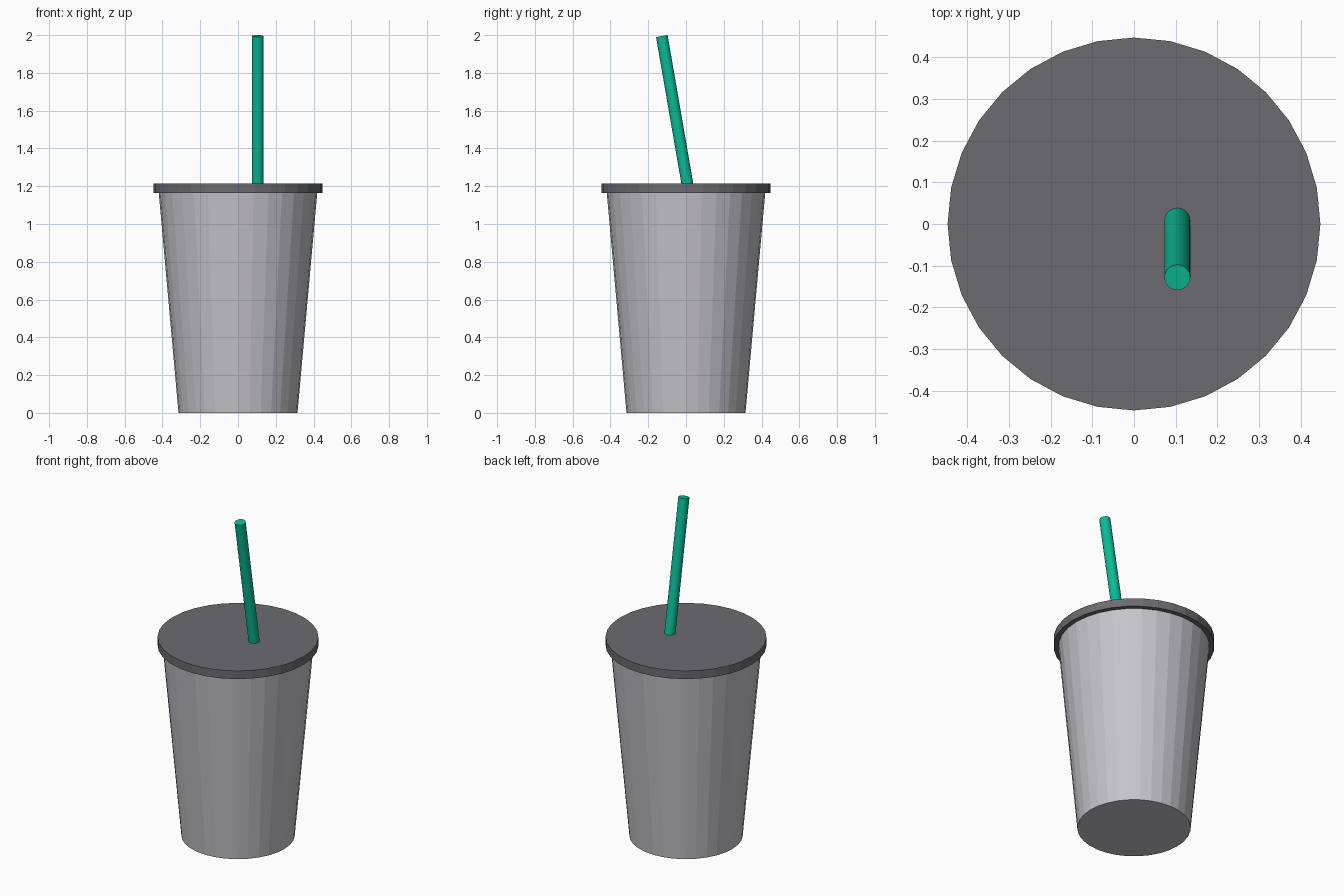
import bpy
from math import radians
from mathutils import Matrix, Vector
import bmesh

SIDES = 32

cube = bpy.data.objects.get("Cube")
if cube:
    bpy.data.objects.remove(cube, do_unlink=True)


def material(name, rgb):
    mat = bpy.data.materials.new(name)
    mat.use_nodes = True
    color = (*rgb, 1.0)
    mat.diffuse_color = color
    mat.node_tree.nodes["Principled BSDF"].inputs["Base Color"].default_value = color
    return mat


def tapered_cylinder(name, bottom, r_bottom, r_top, height, mat, tilt=0.0):
    """Closed cylinder standing on the point bottom, tilted about x."""
    bm = bmesh.new()
    bmesh.ops.create_cone(bm, cap_ends=True, segments=SIDES, radius1=r_bottom,
                          radius2=r_top, depth=height)
    bmesh.ops.translate(bm, verts=bm.verts, vec=(0, 0, height / 2))
    bm.transform(Matrix.Translation(Vector(bottom)) @ Matrix.Rotation(tilt, 4, 'X'))
    mesh = bpy.data.meshes.new(name)
    bm.to_mesh(mesh)
    bm.free()
    mesh.materials.append(mat)
    obj = bpy.data.objects.new(name, mesh)
    bpy.context.collection.objects.link(obj)
    return obj


light_grey = material("light_grey", (0.56, 0.55, 0.59))
dark_grey = material("dark_grey", (0.15, 0.147, 0.162))
green = material("green", (0.003, 0.50, 0.30))

# Faceted cup body and overhanging flat lid
tapered_cylinder("cup", (0, 0, 0), 0.315, 0.42, 1.17, light_grey)
tapered_cylinder("lid", (0, 0, 1.165), 0.447, 0.447, 0.05, dark_grey)

# Straw leaning towards the front, its foot inside the cup
tilt = radians(9.8)
length = 0.95
axis = Matrix.Rotation(tilt, 3, 'X') @ Vector((0, 0, 1))
foot = Vector((0.104, -0.128, 1.995)) - axis * length
tapered_cylinder("straw", foot, 0.031, 0.031, length, green, tilt)
